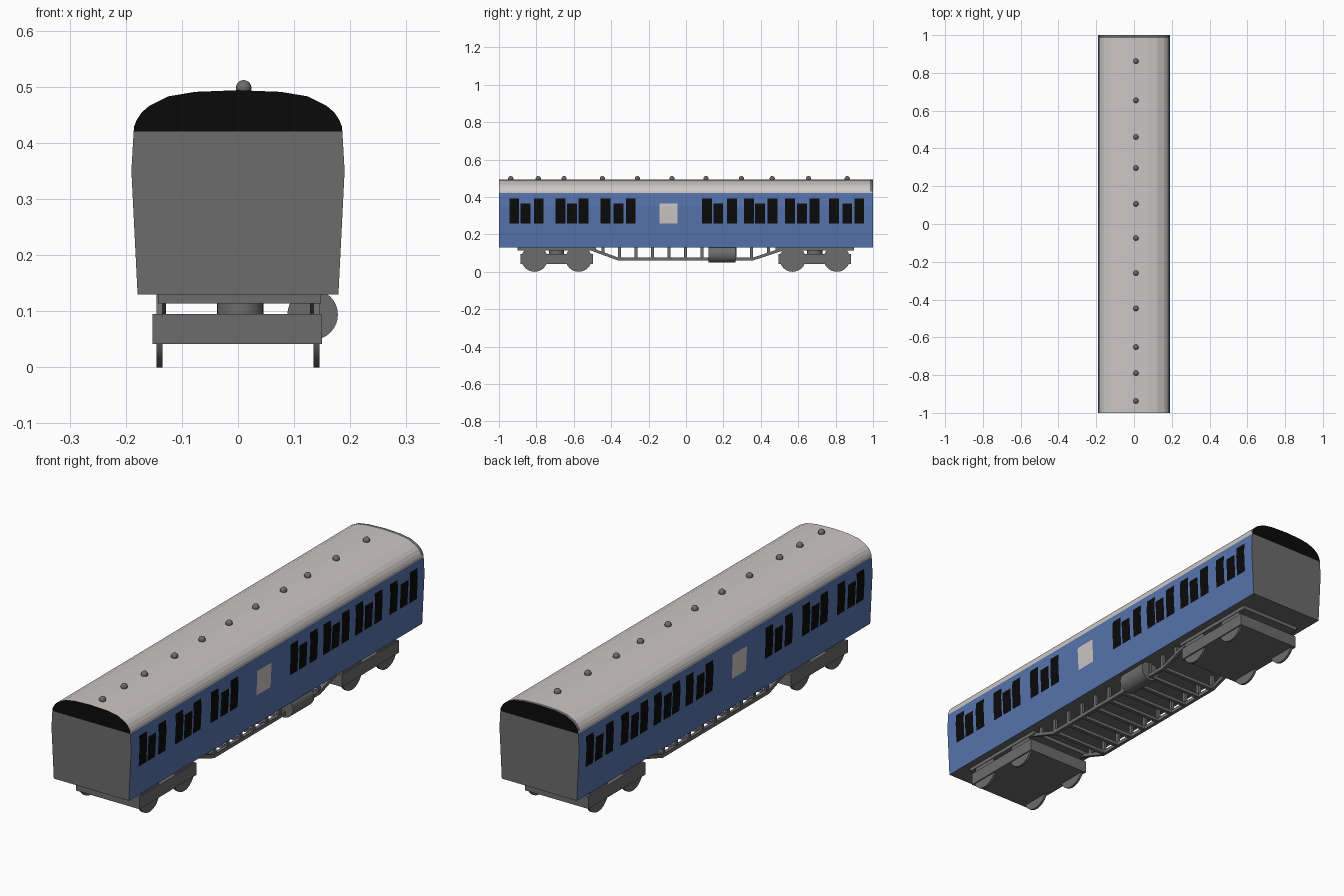
import bpy, bmesh, math
from mathutils import Vector

if "Cube" in bpy.data.objects:
    bpy.data.objects.remove(bpy.data.objects["Cube"])


def mat(name, rgb):
    m = bpy.data.materials.new(name)
    m.diffuse_color = (*rgb, 1)
    m.use_nodes = True
    m.node_tree.nodes["Principled BSDF"].inputs["Base Color"].default_value = m.diffuse_color
    return m


GREY = mat("underframe grey", (0.15, 0.15, 0.15))
BLUE = mat("side blue", (0.095, 0.175, 0.42))
PALE = mat("roof pale grey", (0.60, 0.565, 0.555))
BLACK = mat("window black", (0.003, 0.003, 0.003))


def add_object(name, bm, mats, smooth=False):
    me = bpy.data.meshes.new(name)
    bm.to_mesh(me)
    bm.free()
    for m in mats:
        me.materials.append(m)
    ob = bpy.data.objects.new(name, me)
    bpy.context.collection.objects.link(ob)
    if smooth:
        bpy.ops.object.select_all(action='DESELECT')
        ob.select_set(True)
        bpy.context.view_layer.objects.active = ob
        bpy.ops.object.shade_smooth_by_angle(angle=math.radians(35))
    return ob


def box(bm, x0, x1, y0, y1, z0, z1):
    vs = bmesh.ops.create_cube(bm, size=1)["verts"]
    for v in vs:
        v.co = Vector((x1 if v.co.x > 0 else x0, y1 if v.co.y > 0 else y0,
                       z1 if v.co.z > 0 else z0))


def cylinder(bm, centre, axis, radius, depth, sides=32):
    vs = bmesh.ops.create_cone(bm, cap_ends=True, segments=sides, radius1=radius,
                               radius2=radius, depth=depth)["verts"]
    rot = Vector((0, 0, 1)).rotation_difference(Vector(axis))
    for v in vs:
        v.co = rot @ v.co + Vector(centre)


def extrude_profile(name, half, stations, rule, mats):
    """Closed cross-section (right half, bottom to top) swept along y."""
    prof = half + [(-x, z) for x, z in reversed(half) if x > 0]
    bm = bmesh.new()
    rings = [[bm.verts.new((x, y, z)) for x, z in prof] for y in stations]
    n = len(prof)
    for a, b in zip(rings, rings[1:]):
        for i in range(n):
            j = (i + 1) % n
            bm.faces.new((a[i], a[j], b[j], b[i]))
    bm.faces.new(rings[0])
    bm.faces.new(rings[-1])
    bmesh.ops.recalc_face_normals(bm, faces=bm.faces)
    for f in bm.faces:
        f.material_index = rule(f)
    return add_object(name, bm, mats)


# Body shell: blue sides, grey ends and floor
extrude_profile("carriage_body", [(0.179, 0.13), (0.19, 0.35), (0.186, 0.42)], [-1, 1],
                lambda f: 1 if abs(f.normal.x) > 0.5 else 0, [GREY, BLUE])

# Roof: pale sheet, black end panels, grey strip at the rear edge
extrude_profile("roof", [(0.186, 0.42), (0.185, 0.43), (0.18, 0.442), (0.171, 0.455),
                         (0.158, 0.466), (0.124, 0.483), (0.076, 0.491), (0, 0.494)],
                [-1, 0.985, 1],
                lambda f: 1 if abs(f.normal.y) > 0.5 else
                (2 if f.calc_center_median().y > 0.98 and f.calc_center_median().z > 0.43 else 0),
                [PALE, BLACK, GREY])

# Roof vents
bm = bmesh.new()
for y in (-0.937, -0.79, -0.652, -0.447, -0.26, -0.075, 0.107, 0.296, 0.461, 0.655, 0.862):
    vs = bmesh.ops.create_uvsphere(bm, u_segments=16, v_segments=10, radius=0.014)["verts"]
    bmesh.ops.translate(bm, verts=vs, vec=(0.01, y, 0.498))
add_object("roof_vents", bm, [GREY], True)


def side_x(z):
    return 0.179 + 0.011 * (z - 0.13) / 0.22 if z < 0.35 else 0.19 - 0.004 * (z - 0.35) / 0.07


def side_plate(bm, y0, y1, z0, z1):
    """Thin plate following the bent carriage side, on both sides."""
    for s in (1, -1):
        rows = [[bm.verts.new((s * (side_x(z) + 0.0015), y, z)) for y in (y0, y1)]
                for z in (z0, 0.35, z1)]
        for a, b in zip(rows, rows[1:]):
            f = bm.faces.new((a[0], a[1], b[1], b[0]))
            if s < 0:
                f.normal_flip()


# Windows: groups of tall, short, tall
bm = bmesh.new()
for ys in ((-0.918, -0.858, -0.787), (-0.671, -0.61, -0.548), (-0.43, -0.361, -0.296),
           (0.112, 0.173, 0.246), (0.337, 0.396, 0.463), (0.556, 0.62, 0.687),
           (0.791, 0.862, 0.926)):
    for y, top in zip(ys, (0.391, 0.364, 0.391)):
        side_plate(bm, y - 0.026, y + 0.026, 0.258, top)
add_object("windows", bm, [BLACK])

# Frosted middle window
bm = bmesh.new()
side_plate(bm, -0.142, -0.045, 0.258, 0.364)
add_object("frosted_window", bm, [PALE])

# Bogies: frame, pivot, mounting plate and four wheels each
for label, cy in (("front", -0.692), ("rear", 0.688)):
    bm = bmesh.new()
    box(bm, -0.152, 0.15, cy - 0.194, cy + 0.194, 0.042, 0.095)
    add_object(label + "_bogie_frame", bm, [GREY])
    bm = bmesh.new()
    box(bm, -0.143, 0.147, cy - 0.21, cy + 0.21, 0.114, 0.131)
    add_object(label + "_mounting_plate", bm, [GREY])
    bm = bmesh.new()
    cylinder(bm, (0.004, cy, 0.104), (0, 0, 1), 0.041, 0.022)
    add_object(label + "_bogie_pivot", bm, [GREY], True)
    bm = bmesh.new()
    for x in (-0.14, 0.14):
        for dy in (-0.118, 0.118):
            cylinder(bm, (x, cy + dy, 0.07), (1, 0, 0), 0.07, 0.01)
    # outer wheel faces showing beyond the frame
    add_object(label + "_wheels", bm, [GREY], True)

# Underframe truss: bent rails, posts and cross bars
PATH = [(-0.51, 0.122), (-0.365, 0.069), (0.36, 0.069), (0.52, 0.122)]


def path_z(y):
    for (a, za), (b, zb) in zip(PATH, PATH[1:]):
        if a <= y <= b:
            return za + (zb - za) * (y - a) / (b - a)


bm = bmesh.new()
for s in (-1, 1):
    x0, x1 = s * 0.135 - 0.007, s * 0.135 + 0.007
    rings = [[bm.verts.new(c) for c in ((x0, y, z - 0.008), (x1, y, z - 0.008),
                                        (x1, y, z + 0.008), (x0, y, z + 0.008))]
             for y, z in PATH]
    for a, b in zip(rings, rings[1:]):
        for i in range(4):
            j = (i + 1) % 4
            bm.faces.new((a[i], a[j], b[j], b[i]))
    bm.faces.new(rings[0])
    bm.faces.new(rings[-1])
for i in range(11):
    y = -0.445 + 0.0885 * i
    z = path_z(y)
    for x in (-0.135, 0.135):
        box(bm, x - 0.006, x + 0.006, y - 0.008, y + 0.008, z, 0.131)
    if z < 0.08:
        box(bm, -0.135, 0.135, y - 0.008, y + 0.008, z - 0.007, z + 0.007)
bmesh.ops.recalc_face_normals(bm, faces=bm.faces)
add_object("underframe_truss", bm, [GREY])

# Air tank on the right side
bm = bmesh.new()
cylinder(bm, (0.133, 0.193, 0.094), (0, 1, 0), 0.045, 0.144)
add_object("air_tank", bm, [GREY], True)
